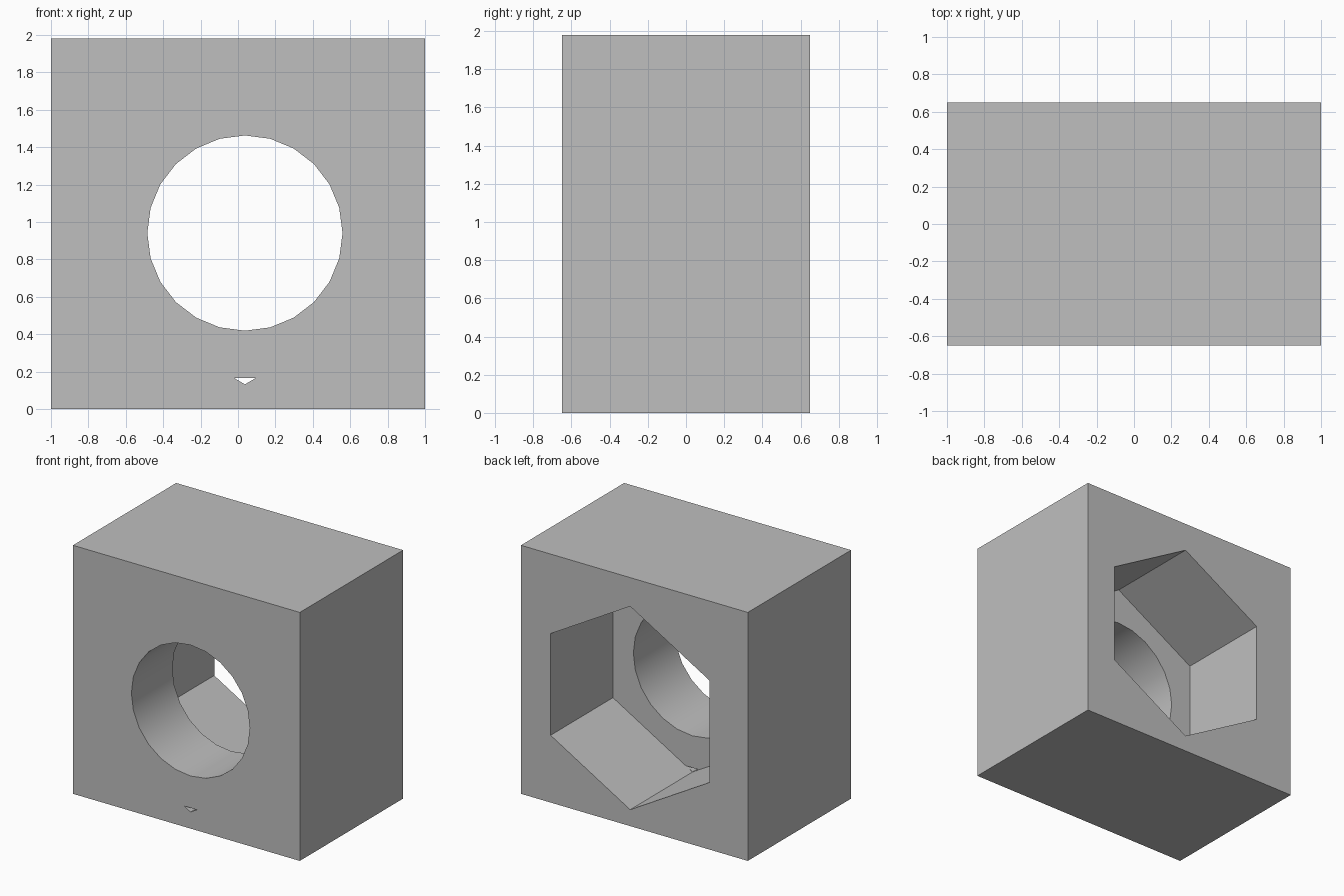
import bpy
import bmesh
from math import sin, cos, tau, pi, radians

if "Cube" in bpy.data.objects:
    bpy.data.objects.remove(bpy.data.objects["Cube"])

WIDTH, DEPTH, HEIGHT = 2.0, 1.30, 1.98
CX, CZ = 0.037, 0.941          # shared axis of bore and pocket
BORE_R, HEX_R = 0.522, 0.81
POCKET_FLOOR = -0.135

grey = bpy.data.materials.new("plain grey")
grey.use_nodes = True
colour = (0.52, 0.52, 0.52, 1)
grey.diffuse_color = colour
grey.node_tree.nodes["Principled BSDF"].inputs["Base Color"].default_value = colour


def polygon(radius, sides):
    """Regular outline with one corner pointing up."""
    angles = [pi / 2 + tau * i / sides for i in range(sides)]
    return [(CX + radius * cos(a), CZ + radius * sin(a)) for a in angles]


def prism(name, outline, y0, y1):
    """Closed prism of an xz outline running along y."""
    bm = bmesh.new()
    face = bm.faces.new([bm.verts.new((x, y0, z)) for x, z in outline])
    extruded = bmesh.ops.extrude_face_region(bm, geom=[face], use_keep_orig=True)
    verts = [v for v in extruded["geom"] if isinstance(v, bmesh.types.BMVert)]
    bmesh.ops.translate(bm, verts=verts, vec=(0, y1 - y0, 0))
    bmesh.ops.recalc_face_normals(bm, faces=bm.faces)
    mesh = bpy.data.meshes.new(name)
    bm.to_mesh(mesh)
    bm.free()
    mesh.materials.append(grey)
    obj = bpy.data.objects.new(name, mesh)
    bpy.context.collection.objects.link(obj)
    return obj


# Solid block
w, d = WIDTH / 2, DEPTH / 2
block = prism("block", [(-w, 0), (w, 0), (w, HEIGHT), (-w, HEIGHT)], -d, d)

# Hexagonal pocket at the back, round bore through the front wall,
# and a small slot where the pocket's lowest corner breaks through
tip = CZ - HEX_R + 0.001
slot = [(CX, tip), (CX + 0.056, tip + 0.033), (CX - 0.056, tip + 0.033)]
cutters = [
    prism("hex_pocket_cutter", polygon(HEX_R, 6), POCKET_FLOOR, d + 0.1),
    prism("bore_cutter", polygon(BORE_R, 24), -d - 0.1, 0),
    prism("slot_cutter", slot, -d - 0.1, 0),
]

bpy.ops.object.select_all(action="DESELECT")
bpy.context.view_layer.objects.active = block
block.select_set(True)
for cutter in cutters:
    cutter.hide_render = True
    mod = block.modifiers.new(cutter.name, "BOOLEAN")
    mod.operation = "DIFFERENCE"
    mod.solver = "EXACT"
    mod.object = cutter
    bpy.ops.object.modifier_apply(modifier=mod.name)
    bpy.data.objects.remove(cutter)

# Smooth bore wall, crisp edges elsewhere
bpy.ops.object.shade_smooth_by_angle(angle=radians(30))
